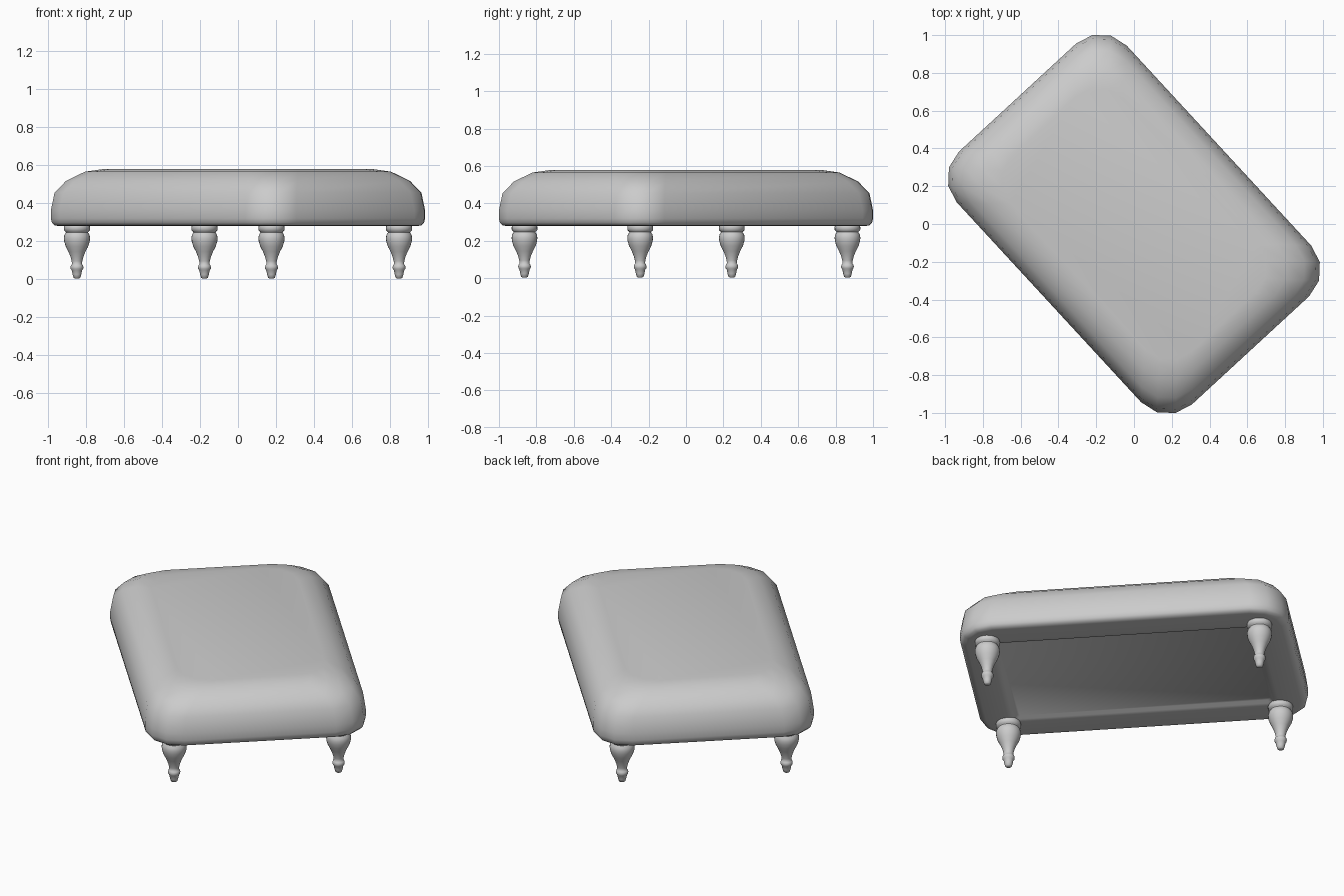
import bpy, bmesh
from math import cos, sin, pi, atan2
from mathutils import Matrix

if "Cube" in bpy.data.objects:
    bpy.data.objects.remove(bpy.data.objects["Cube"])

TURN = Matrix.Rotation(atan2(-0.735, 0.678), 4, 'Z')   # whole stool sits diagonally
HALF_L, HALF_W = 0.91, 0.612


def loft(name, rings, angle=60):
    """Skin a list of closed rings and cap both ends."""
    bm = bmesh.new()
    loops = [[bm.verts.new(p) for p in ring] for ring in rings]
    n = len(loops[0])
    for a, b in zip(loops, loops[1:]):
        for i in range(n):
            j = (i + 1) % n
            bm.faces.new((a[i], a[j], b[j], b[i]))
    bm.faces.new(loops[0][::-1])
    bm.faces.new(loops[-1])
    bmesh.ops.recalc_face_normals(bm, faces=bm.faces)
    for f in bm.faces:
        f.smooth = True
    me = bpy.data.meshes.new(name)
    bm.to_mesh(me)
    bm.free()
    ob = bpy.data.objects.new(name, me)
    bpy.context.collection.objects.link(ob)
    bpy.ops.object.select_all(action='DESELECT')
    ob.select_set(True)
    bpy.context.view_layer.objects.active = ob
    bpy.ops.object.shade_smooth_by_angle(angle=angle * pi / 180)
    return ob


def rounded_rect(inset, z, r, steps=3):
    cx, cy = HALF_L - inset - r, HALF_W - inset - r
    ring = []
    for k, (sx, sy) in enumerate([(1, 1), (-1, 1), (-1, -1), (1, -1)]):
        for s in range(steps + 1):
            t = (k + s / steps) * pi / 2
            ring.append((sx * cx + r * cos(t), sy * cy + r * sin(t), z))
    return ring


# Padded seat (inset, height, corner radius): recessed underside, rolled lower edge, soft shoulders
seat_profile = [(0.205, 0.297, 0.02), (0.19, 0.283, 0.02), (0.16, 0.279, 0.04),
                (0.04, 0.279, 0.16), (0.018, 0.283, 0.175), (0.004, 0.297, 0.19),
                (0, 0.32, 0.19), (0, 0.36, 0.19), (0.014, 0.455, 0.19),
                (0.057, 0.517, 0.19), (0.127, 0.565, 0.19), (0.205, 0.58, 0.18)]
seat = loft("seat", [rounded_rect(*p) for p in seat_profile])
seat.matrix_world = TURN

# Turned legs
leg_profile = [(0.010, 0.003), (0.018, 0.008), (0.023, 0.025), (0.027, 0.046),
               (0.033, 0.054), (0.034, 0.064), (0.031, 0.074), (0.026, 0.079),
               (0.028, 0.095), (0.034, 0.118), (0.045, 0.145), (0.059, 0.172),
               (0.067, 0.198), (0.069, 0.217), (0.066, 0.233), (0.058, 0.246),
               (0.061, 0.251), (0.068, 0.256), (0.069, 0.272), (0.067, 0.280),
               (0.060, 0.290)]
SIDES = 24
leg_rings = [[(r * cos(2 * pi * i / SIDES), r * sin(2 * pi * i / SIDES), z)
              for i in range(SIDES)] for r, z in leg_profile]
for end, sx in (("left", -1), ("right", 1)):
    for side, sy in (("front", -1), ("back", 1)):
        leg = loft(f"{side}_{end}_leg", leg_rings)
        leg.matrix_world = TURN @ Matrix.Translation((sx * 0.754, sy * 0.456, 0))
